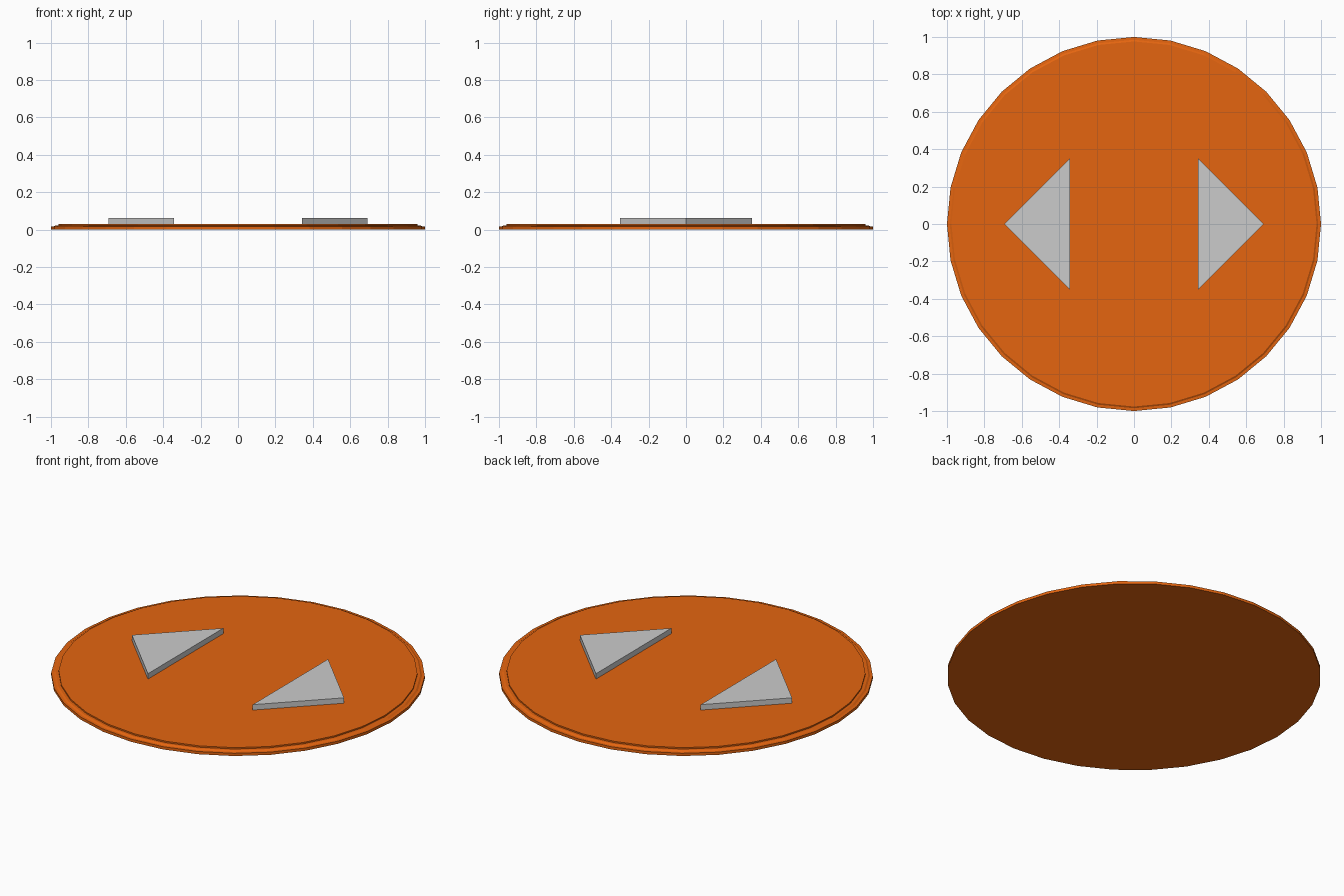
import bpy, bmesh, math

if "Cube" in bpy.data.objects:
    bpy.data.objects.remove(bpy.data.objects["Cube"])

def finish(name, bm, mat=None):
    bmesh.ops.recalc_face_normals(bm, faces=bm.faces[:])
    me = bpy.data.meshes.new(name)
    bm.to_mesh(me)
    bm.free()
    ob = bpy.data.objects.new(name, me)
    bpy.context.collection.objects.link(ob)
    if mat:
        me.materials.append(mat)
    return ob

orange = bpy.data.materials.new("orange")
orange.diffuse_color = (0.78, 0.13, 0.005, 1)
orange.use_nodes = True
orange.node_tree.nodes["Principled BSDF"].inputs["Base Color"].default_value = orange.diffuse_color

# Round button plate: stepped rim profile (radius, height) turned in 32 sides
SIDES = 32
profile = [(1.0, 0), (1.0, 0.016), (0.985, 0.017), (0.976, 0.023),
           (0.96, 0.023), (0.96, 0.031)]
bm = bmesh.new()
rings = [[bm.verts.new((r * math.cos(2 * math.pi * i / SIDES),
                        r * math.sin(2 * math.pi * i / SIDES), z))
          for i in range(SIDES)] for r, z in profile]
for low, high in zip(rings, rings[1:]):
    for i in range(SIDES):
        j = (i + 1) % SIDES
        bm.faces.new((low[i], low[j], high[j], high[i]))
bm.faces.new(rings[0])
bm.faces.new(rings[-1])
finish("plate", bm, orange)

# Raised triangles pointing outward, mirrored left and right
for name, s in (("left_arrow", -1), ("right_arrow", 1)):
    bm = bmesh.new()
    base = bm.faces.new([bm.verts.new((s * x, y, 0.031))
                         for x, y in ((0.693, 0), (0.342, 0.352), (0.342, -0.352))])
    top = bmesh.ops.extrude_face_region(bm, geom=[base], use_keep_orig=True)["geom"]
    bmesh.ops.translate(bm, vec=(0, 0, 0.032),
                        verts=[v for v in top if isinstance(v, bmesh.types.BMVert)])
    finish(name, bm)
